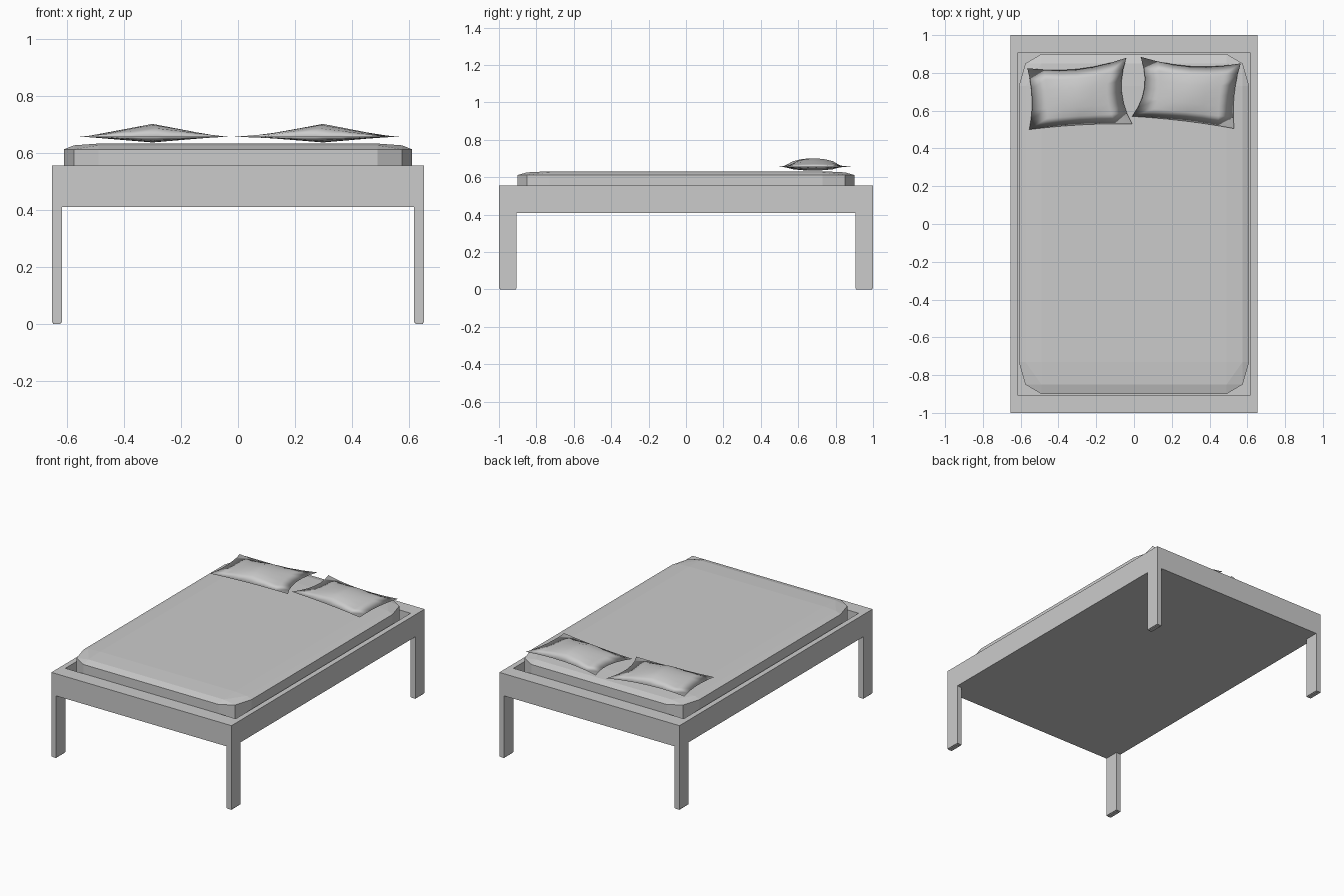
import bpy, bmesh
from mathutils import Vector

cube = bpy.data.objects.get("Cube")
if cube:
    bpy.data.objects.remove(cube)

# One plain grey for the whole bed
grey = bpy.data.materials.new("plain grey")
grey.use_nodes = True
grey.diffuse_color = (0.6, 0.6, 0.6, 1)
grey.node_tree.nodes["Principled BSDF"].inputs["Base Color"].default_value = grey.diffuse_color


def finish(bm, name, smooth=False):
    bmesh.ops.recalc_face_normals(bm, faces=bm.faces[:])
    for f in bm.faces:
        f.smooth = smooth
    mesh = bpy.data.meshes.new(name)
    bm.to_mesh(mesh)
    bm.free()
    mesh.materials.append(grey)
    obj = bpy.data.objects.new(name, mesh)
    bpy.context.collection.objects.link(obj)
    return obj


def extrude_to(bm, faces, z):
    out = bmesh.ops.extrude_face_region(bm, geom=faces)["geom"]
    for v in out:
        if isinstance(v, bmesh.types.BMVert):
            v.co.z = z
    return [f for f in out if isinstance(f, bmesh.types.BMFace)]


def sheet(bm, rows):
    """Quad sheet from rows of vertices."""
    return [bm.faces.new((a[i], a[i + 1], b[i + 1], b[i]))
            for a, b in zip(rows, rows[1:]) for i in range(len(a) - 1)]


# Bed frame: slab, raised rim and four legs pulled from one grid
IX, IY, OX, OY = 0.618, 0.905, 0.653, 1.0
bm = bmesh.new()
rows = [[bm.verts.new((x, y, 0.41)) for x in (-OX, -IX, IX, OX)] for y in (-OY, -IY, IY, OY)]
base = sheet(bm, rows)
corners = [base[i] for i in (0, 2, 6, 8)]
top = extrude_to(bm, base, 0.44)
rim = [f for f in top if f.calc_center_median().length_squared > 0.25]
extrude_to(bm, rim, 0.555)
feet = extrude_to(bm, corners, 0.005)
# Small pads under the legs
bmesh.ops.recalc_face_normals(bm, faces=bm.faces[:])
bmesh.ops.inset_individual(bm, faces=feet, thickness=0.007)
extrude_to(bm, feet, 0)
bmesh.ops.dissolve_limit(bm, angle_limit=0.01, verts=bm.verts[:], edges=bm.edges[:])
finish(bm, "bed_frame")

# Mattress: convex block with clipped corners and a softly stepped top
outline = [(0.61, 0.73), (0.575, 0.85), (0.49, 0.9)]
levels = [(p, z) for p in outline for z in (0.44, 0.612)]
levels += [((0.575, 0.73), 0.626), ((0.49, 0.85), 0.626), ((0.49, 0.73), 0.632)]
bm = bmesh.new()
for (x, y), z in levels:
    for sx in (-1, 1):
        for sy in (-1, 1):
            bm.verts.new((x * sx, y * sy, z))
bmesh.ops.convex_hull(bm, input=bm.verts[:])
bmesh.ops.dissolve_limit(bm, angle_limit=0.01, verts=bm.verts[:], edges=bm.edges[:])
finish(bm, "mattress")


# Pillows: cushions with pointed corners and drawn-in edges
def pillow(name, corner, mid):
    """corner: SW, SE, NE, NW; mid: S, E, N, W."""
    sw, se, ne, nw = map(Vector, corner)
    s, e, n, w = map(Vector, mid)

    def edge(a, m, b, t):
        return a * t * (t - 1) / 2 + m * (1 - t * t) + b * t * (t + 1) / 2

    def plan(u, v):
        p, q = (1 + u) / 2, (1 + v) / 2
        flat = (sw * (1 - p) + se * p) * (1 - q) + (nw * (1 - p) + ne * p) * q
        return (edge(sw, s, se, u) * (1 - q) + edge(nw, n, ne, u) * q
                + edge(sw, w, nw, v) * (1 - p) + edge(se, e, ne, v) * p - flat)

    steps = [i / 3 - 1 for i in range(7)]
    bm = bmesh.new()
    for height in (0.045, -0.02):
        rows = []
        for v in steps:
            row = []
            for u in steps:
                x, y = plan(u, v)
                puff = (1 - abs(u)) * max(0, 1 - v * v) ** 0.7
                row.append(bm.verts.new((x, y, 0.656 + height * puff)))
            rows.append(row)
        sheet(bm, rows)
    rim = [v for v in bm.verts if abs(v.co.z - 0.656) < 1e-5]
    bmesh.ops.remove_doubles(bm, verts=rim, dist=1e-4)
    finish(bm, name, smooth=True)


pillow("right_pillow",
       [(-0.555, 0.50), (-0.01, 0.53), (-0.04, 0.88), (-0.565, 0.825)],
       [(-0.28, 0.525), (-0.065, 0.70), (-0.30, 0.82), (-0.54, 0.66)])
pillow("left_pillow",
       [(-0.01, 0.57), (0.53, 0.505), (0.565, 0.85), (0.035, 0.885)],
       [(0.27, 0.545), (0.53, 0.68), (0.30, 0.835), (0.055, 0.72)])
